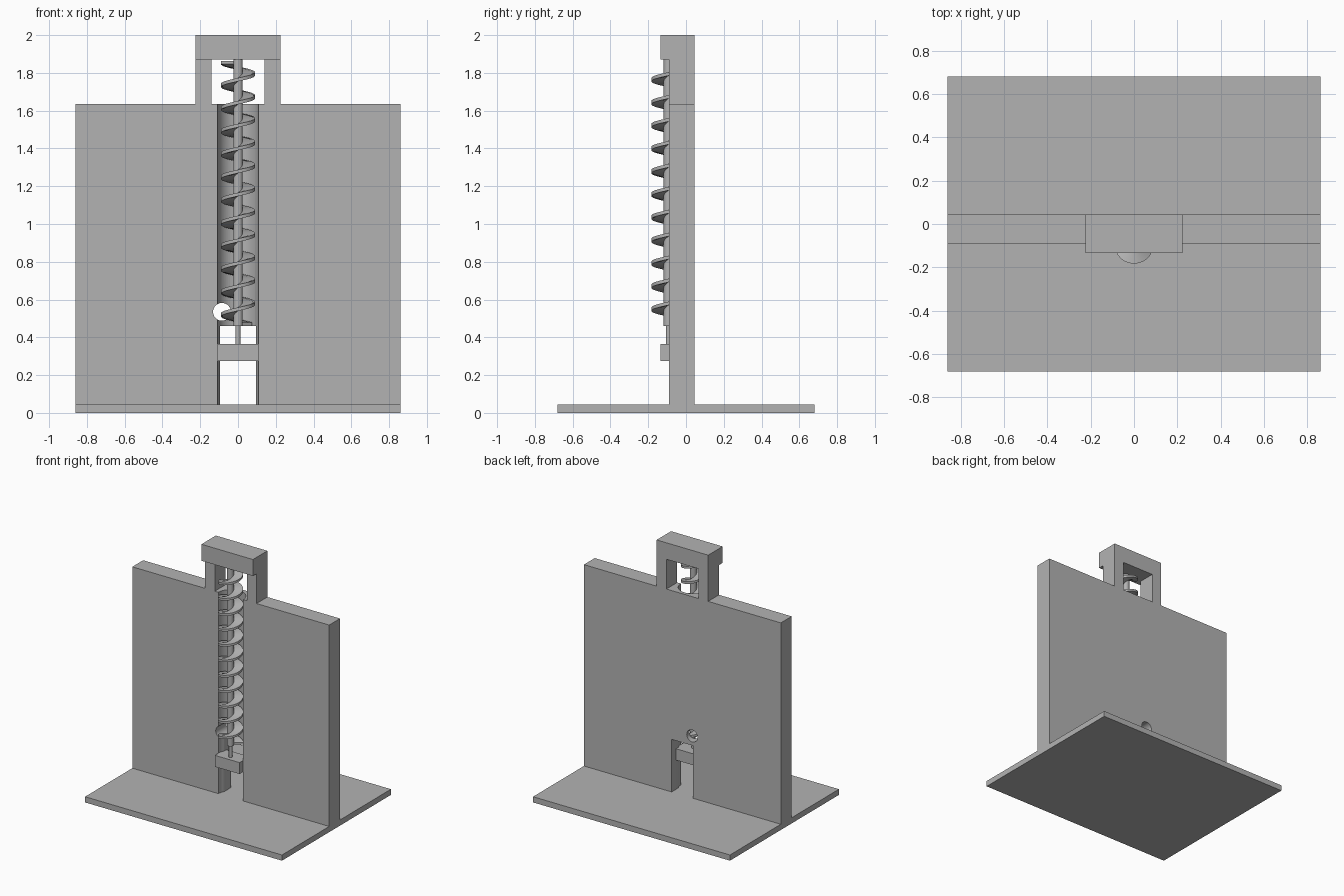
import bpy, bmesh, math

cube = bpy.data.objects.get("Cube")
if cube:
    bpy.data.objects.remove(cube, do_unlink=True)

grey = bpy.data.materials.new("plain grey")
grey.use_nodes = True
grey.diffuse_color = (0.45, 0.45, 0.45, 1)
grey.node_tree.nodes["Principled BSDF"].inputs["Base Color"].default_value = (0.45, 0.45, 0.45, 1)

AXIS_Y = -0.093
WALL_FRONT, WALL_BACK = -0.09, 0.045
GROOVE = 0.108


def finish(name, bm):
    bmesh.ops.recalc_face_normals(bm, faces=bm.faces)
    mesh = bpy.data.meshes.new(name)
    bm.to_mesh(mesh)
    bm.free()
    obj = bpy.data.objects.new(name, mesh)
    bpy.context.collection.objects.link(obj)
    mesh.materials.append(grey)
    return obj


def box(name, x, y, z):
    bm = bmesh.new()
    bmesh.ops.create_cube(bm, size=1)
    for v in bm.verts:
        for i, (lo, hi) in enumerate((x, y, z)):
            v.co[i] = lo if v.co[i] < 0 else hi
    return finish(name, bm)


def cylinder(name, radius, length, location, tilt=0):
    bpy.ops.mesh.primitive_cylinder_add(vertices=48, radius=radius, depth=length,
                                        location=location, rotation=(tilt, 0, 0))
    obj = bpy.context.object
    obj.name = name
    obj.data.materials.append(grey)
    return obj


def smooth(obj):
    bpy.ops.object.select_all(action='DESELECT')
    obj.select_set(True)
    bpy.context.view_layer.objects.active = obj
    bpy.ops.object.shade_smooth_by_angle(angle=math.radians(35))


def cut(target, cutter):
    cutter.hide_render = True
    cutter.hide_viewport = True
    mod = target.modifiers.new(cutter.name, 'BOOLEAN')
    mod.operation = 'DIFFERENCE'
    mod.solver = 'EXACT'
    mod.object = cutter
    bpy.context.view_layer.objects.active = target
    bpy.ops.object.modifier_apply(modifier=mod.name)
    bpy.data.objects.remove(cutter, do_unlink=True)


# Base and upright wall
box("base_plate", (-0.86, 0.86), (-0.68, 0.68), (0, 0.045))
wall = box("wall", (-0.86, 0.86), (WALL_FRONT, WALL_BACK), (0.045, 1.635))

# Half-round screw channel, doorway below it and round ball hole
cut(wall, cylinder("channel_cutter", GROOVE, 2.4, (0, WALL_FRONT, 1)))
cut(wall, box("doorway_cutter", (-0.094, 0.094), (-0.2, 0.2), (0, 0.46)))
cut(wall, cylinder("hole_cutter", 0.047, 0.5, (-0.085, 0, 0.535), math.pi / 2))
smooth(wall)

# Head frame over the wall
for side, x in (("right", (-0.225, -0.14)), ("left", (0.14, 0.225))):
    box(side + "_post", x, (WALL_FRONT, WALL_BACK), (1.635, 1.87))
box("crossbar", (-0.225, 0.225), (-0.135, WALL_BACK), (1.87, 2))

# Lower bearing block and stepped shaft
box("bearing_block", (-GROOVE, GROOVE), (-0.135, -0.01), (0.275, 0.365))
smooth(cylinder("shaft", 0.025, 1.41, (0, AXIS_Y, 1.165)))
smooth(cylinder("shaft_pin", 0.013, 0.12, (0, AXIS_Y, 0.41)))

# Helical flight: rectangular section swept round the shaft
PITCH, STEPS, INNER, OUTER, THICK = 0.1215, 48, 0.02, 0.09, 0.018
bm = bmesh.new()
previous = None
count = int(11.4 * STEPS)
for i in range(count + 1):
    angle = math.tau * (i / STEPS + 0.1)
    mid = 0.443 + PITCH * angle / math.tau + 0.015
    ring = [bm.verts.new((r * math.cos(angle), AXIS_Y + r * math.sin(angle), mid + h))
            for r, h in ((INNER, -THICK / 2), (OUTER, -THICK / 2),
                         (OUTER, THICK / 2), (INNER, THICK / 2))]
    if previous:
        for k in range(4):
            n = (k + 1) % 4
            bm.faces.new((previous[k], previous[n], ring[n], ring[k]))
    if i in (0, count):
        bm.faces.new(ring)
    previous = ring
smooth(finish("screw_flight", bm))
